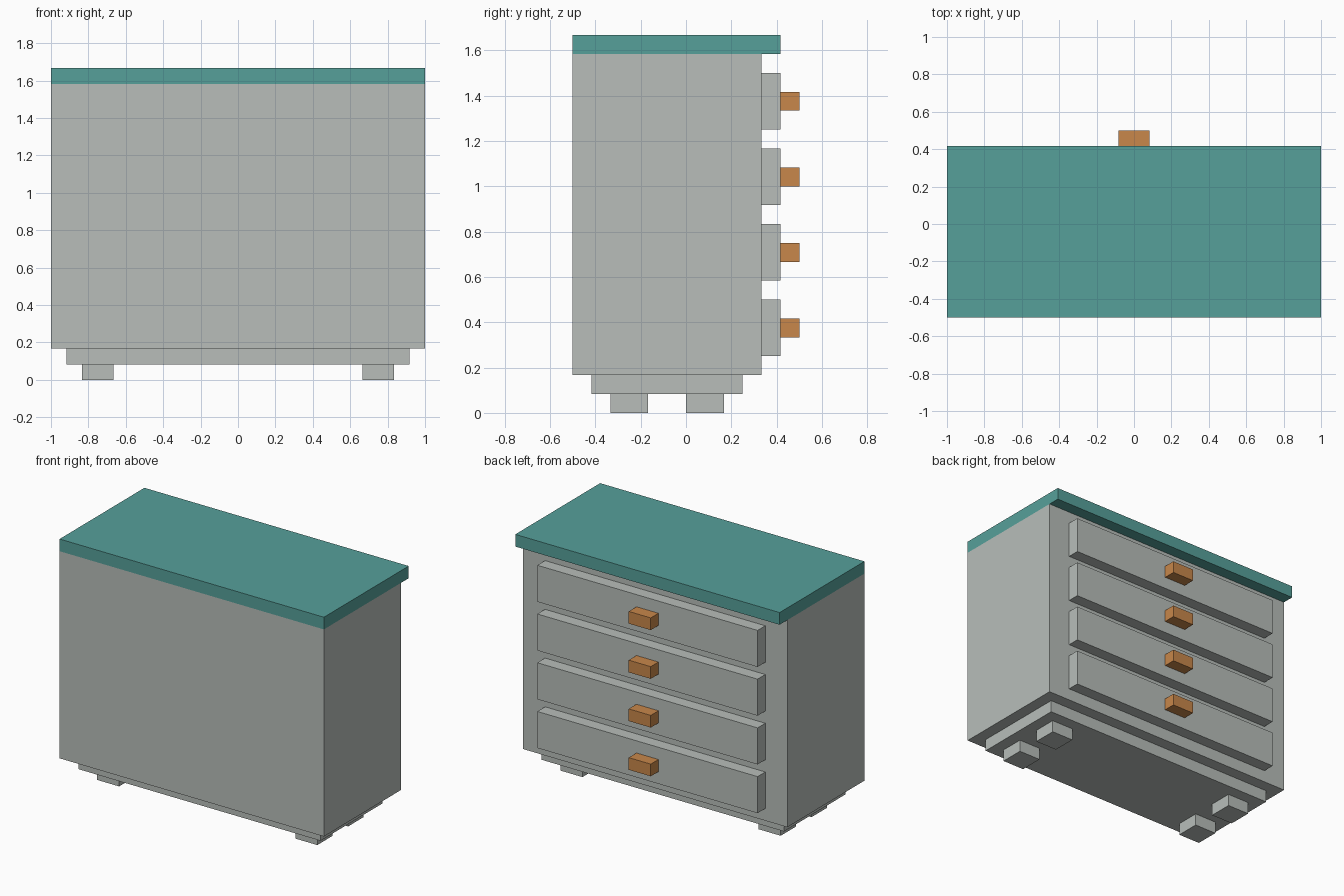
import bpy
import bmesh

if "Cube" in bpy.data.objects:
    bpy.data.objects.remove(bpy.data.objects["Cube"])

U = 1 / 12  # modelling grid step


def material(name, rgb):
    m = bpy.data.materials.new(name)
    m.diffuse_color = (*rgb, 1)
    m.use_nodes = True
    m.node_tree.nodes["Principled BSDF"].inputs["Base Color"].default_value = m.diffuse_color
    return m


grey = material("pale_grey", (0.479, 0.515, 0.491))
teal = material("teal", (0.0935, 0.352, 0.323))
orange = material("orange_brown", (0.578, 0.242, 0.069))


def box(name, x, y, z, mat):
    """Box from (min, max) ranges given in grid steps."""
    bm = bmesh.new()
    bmesh.ops.create_cube(bm, size=1)
    for v in bm.verts:
        v.co = [(r[0] if c < 0 else r[1]) * U for c, r in zip(v.co, (x, y, z))]
    me = bpy.data.meshes.new(name)
    bm.to_mesh(me)
    bm.free()
    me.materials.append(mat)
    ob = bpy.data.objects.new(name, me)
    bpy.context.collection.objects.link(ob)
    return ob


# Carcass, plinth and worktop
box("cabinet_body", (-12, 12), (-6, 4), (2, 19), grey)
box("plinth", (-11, 11), (-5, 3), (1, 2), grey)
box("top_slab", (-12, 12), (-6, 5), (19, 20), teal)

# Four feet
for x in (-10, 8):
    for y in (-4, 0):
        box("foot", (x, x + 2), (y, y + 2), (0, 1), grey)

# Four drawers with handles on the +y side
for z in (3, 7, 11, 15):
    box("drawer_front", (-10, 10), (4, 5), (z, z + 3), grey)
    box("drawer_handle", (-1, 1), (5, 6), (z + 1, z + 2), orange)
